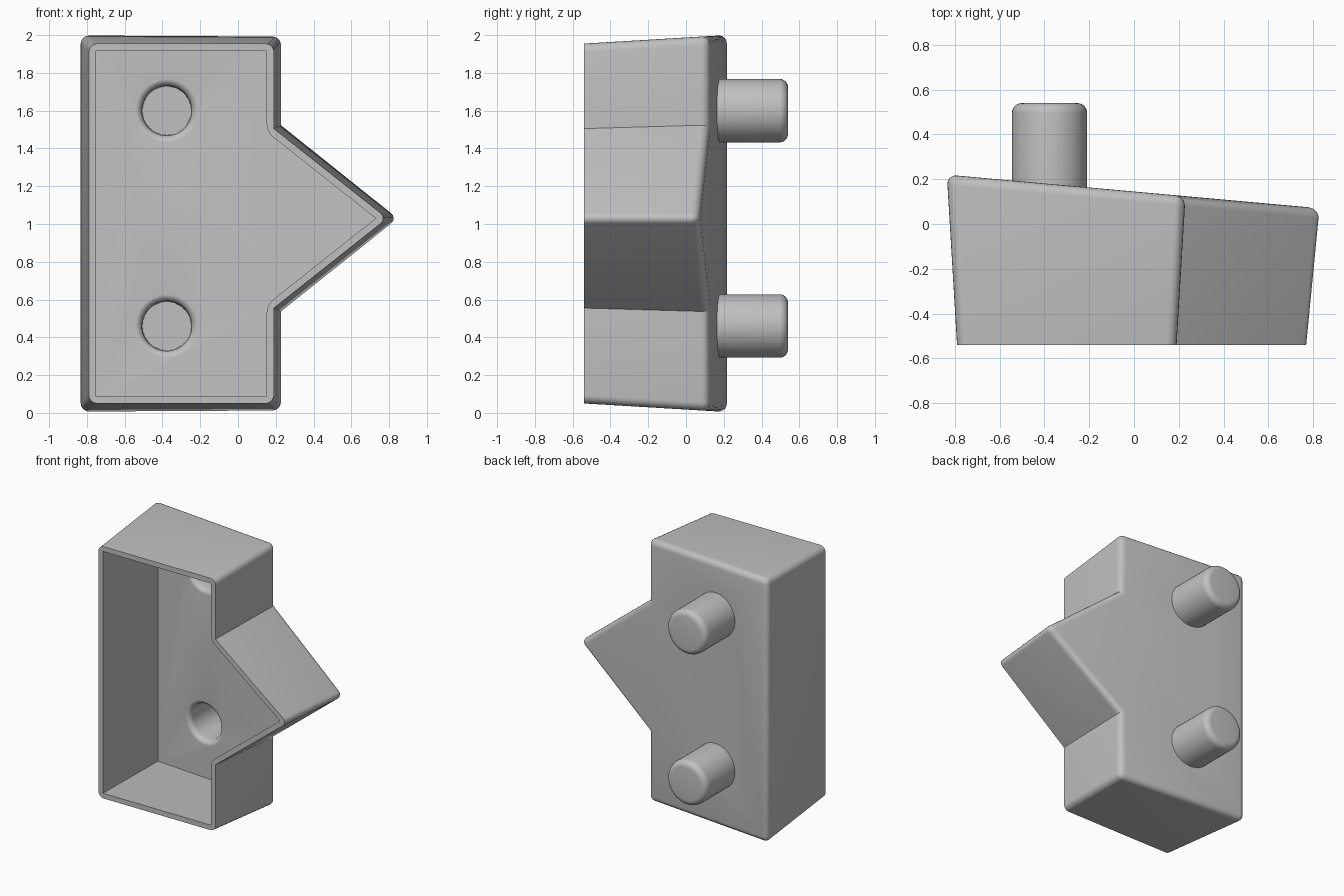
import bpy, bmesh, math
from mathutils import Vector

cube = bpy.data.objects.get("Cube")
if cube:
    bpy.data.objects.remove(cube, do_unlink=True)

gray = bpy.data.materials.new("plain_gray")
gray.use_nodes = True
gray.diffuse_color = (0.53, 0.53, 0.53, 1)
gray.node_tree.nodes["Principled BSDF"].inputs["Base Color"].default_value = gray.diffuse_color

FRONT, DRAFT, SLOPE, BACK, WALL = -0.54, 0.06, -0.09, 0.145, 0.038
PEG_X, PEG_R, PEG_END = -0.377, 0.168, 0.54
PEG_HEIGHTS = (0.46, 1.6)

# Pointed outline of the rim, counter-clockwise in x and z
outline = [Vector(p) for p in ((-0.79, 0.05), (0.19, 0.05), (0.19, 0.555),
                               (0.79, 1.03), (0.19, 1.505), (0.19, 1.955), (-0.79, 1.955))]
COUNT = len(outline)


def corner(i):
    """Mitre direction of a corner, and whether the corner is convex."""
    a = (outline[i] - outline[i - 1]).normalized()
    b = (outline[(i + 1) % COUNT] - outline[i]).normalized()
    na, nb = Vector((a.y, -a.x)), Vector((b.y, -b.x))
    return (na + nb) / (1 + na.dot(nb)), a.x * b.y - a.y * b.x > 0


def finish(bm, name):
    bmesh.ops.recalc_face_normals(bm, faces=bm.faces[:])
    mesh = bpy.data.meshes.new(name)
    bm.to_mesh(mesh)
    bm.free()
    mesh.materials.append(gray)
    obj = bpy.data.objects.new(name, mesh)
    bpy.context.collection.objects.link(obj)
    return obj


def drafted_block(name, front, inset, back, radius, inner):
    """Tapered block with a slanted back and rounded corners."""
    bm = bmesh.new()
    near, far = [], []
    for i, p in enumerate(outline):
        mitre, _ = corner(i)
        place = lambda y: p + mitre * (DRAFT * (y - FRONT) - inset)
        q = place(front)
        near.append(bm.verts.new((q.x, front, q.y)))
        y = back
        for _ in range(6):
            q = place(y)
            y = back + SLOPE * q.x
        far.append(bm.verts.new((q.x, y, q.y)))
    bm.faces.new(near)
    bm.faces.new(far[::-1])
    for i in range(COUNT):
        j = (i + 1) % COUNT
        bm.faces.new((near[i], far[i], far[j], near[j]))
    bmesh.ops.recalc_face_normals(bm, faces=bm.faces[:])
    edges = [bm.edges.get((near[i], far[i])) for i in range(COUNT)
             if corner(i)[1] != inner]
    if not inner:
        edges += [bm.edges.get((far[i - 1], far[i])) for i in range(COUNT)]
    bmesh.ops.bevel(bm, geom=edges, offset=radius, segments=5, profile=0.5, affect='EDGES')
    return finish(bm, name)


def lathe(name, profile, z, sides=48):
    """Turn a (radius, y) profile; the part near the wall follows its slant."""
    bm = bmesh.new()
    rings = []
    for r, y in profile:
        ring = []
        for k in range(sides):
            t = math.tau * k / sides
            dx = r * math.cos(t)
            lean = SLOPE * dx if y < 0.22 else 0
            ring.append(bm.verts.new((PEG_X + dx, y + lean, z + r * math.sin(t))))
        rings.append(ring)
    for a, b in zip(rings, rings[1:]):
        for k in range(sides):
            j = (k + 1) % sides
            bm.faces.new((a[k], a[j], b[j], b[k]))
    bm.faces.new(rings[0])
    bm.faces.new(rings[-1])
    return finish(bm, name)


def combine(target, tool, operation):
    mod = target.modifiers.new("combine", 'BOOLEAN')
    mod.object, mod.operation, mod.solver = tool, operation, 'EXACT'
    bpy.context.view_layer.objects.active = target
    bpy.ops.object.modifier_apply(modifier=mod.name)
    bpy.data.objects.remove(tool, do_unlink=True)


def arc(r, y, radius, start, end, steps=6):
    angles = [math.radians(start + (end - start) * s / steps) for s in range(steps + 1)]
    return [(r + radius * math.cos(a), y + radius * math.sin(a)) for a in angles]


# Housing, rounded outside
housing = drafted_block("housing", FRONT, 0, BACK, 0.045, False)

# Pegs on the back
ROUND = 0.045
peg_profile = [(PEG_R, 0.16)] + arc(PEG_R - ROUND, PEG_END - ROUND, ROUND, 0, 90)
for z in PEG_HEIGHTS:
    combine(housing, lathe("peg", peg_profile, z), 'UNION')

# Open cavity with an even wall
combine(housing, drafted_block("cavity", FRONT - 0.06, WALL, BACK - WALL, 0.04, True), 'DIFFERENCE')

# Flared holes running into the pegs
floor = BACK - WALL + SLOPE * PEG_X
hole_r, flare = 0.132, 0.04
hole_profile = ([(hole_r + flare, floor - 0.05)]
                + arc(hole_r + flare, floor + flare - 0.001, flare, 270, 180)
                + [(hole_r - 0.004, PEG_END - WALL)])
for z in PEG_HEIGHTS:
    combine(housing, lathe("hole", hole_profile, z), 'DIFFERENCE')

# Smooth shading with crisp edges
bpy.ops.object.select_all(action='DESELECT')
housing.select_set(True)
bpy.context.view_layer.objects.active = housing
bpy.ops.object.shade_smooth_by_angle(angle=math.radians(30))
